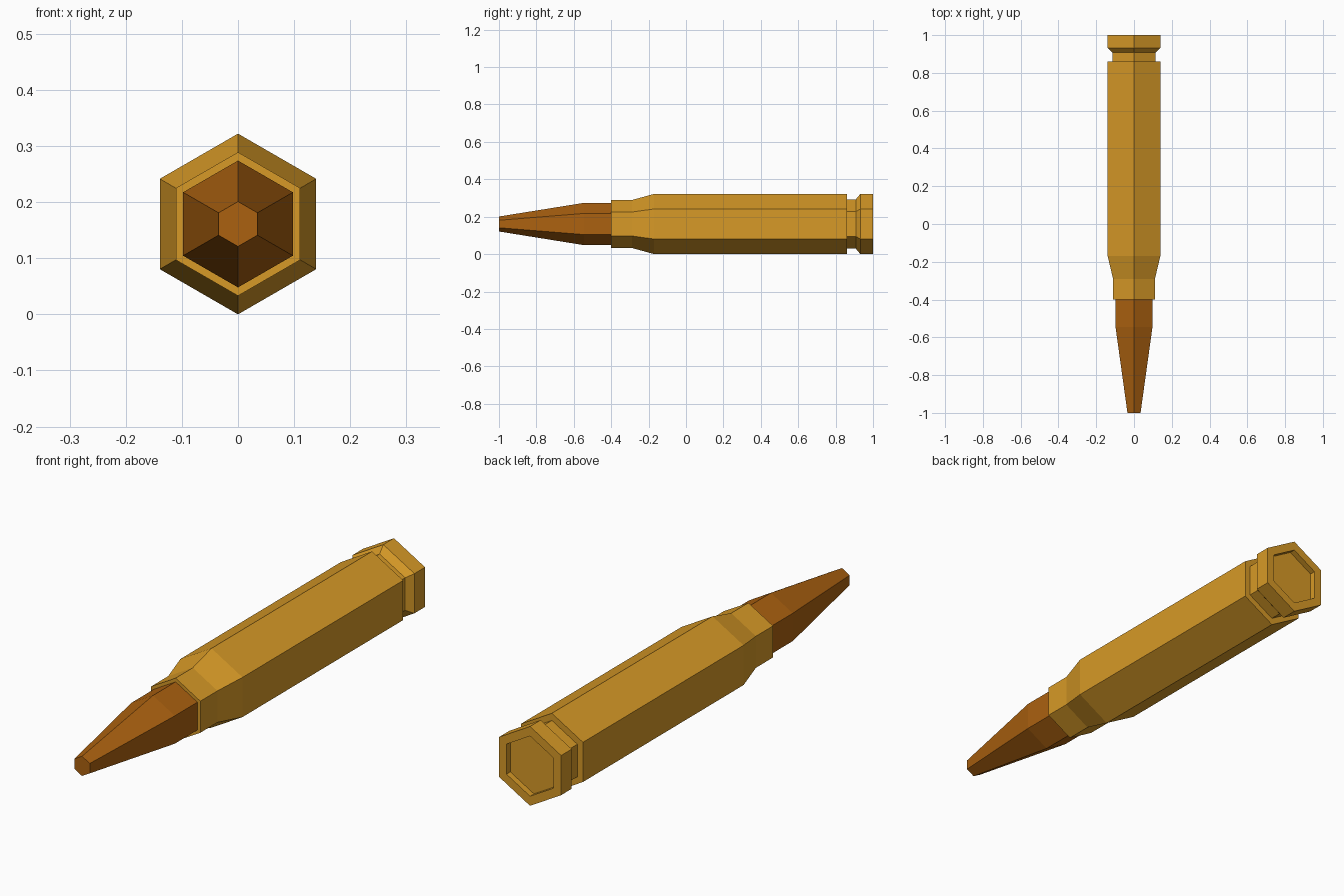
import bpy, bmesh, math

if "Cube" in bpy.data.objects:
    bpy.data.objects.remove(bpy.data.objects["Cube"])

R = 0.161   # outer hexagon radius, also the height of the axis


def material(name, colour):
    m = bpy.data.materials.new(name)
    m.diffuse_color = (*colour, 1)
    m.use_nodes = True
    m.node_tree.nodes["Principled BSDF"].inputs["Base Color"].default_value = m.diffuse_color
    return m


def hex_lathe(name, profile, mat):
    """Skin six-sided rings given as (y, radius) and cap both ends."""
    bm = bmesh.new()
    rings = []
    for y, r in profile:
        angles = [math.radians(90 + 60 * i) for i in range(6)]
        rings.append([bm.verts.new((r * math.cos(a), y, R + r * math.sin(a))) for a in angles])
    for a, b in zip(rings, rings[1:]):
        for i in range(6):
            j = (i + 1) % 6
            bm.faces.new((a[i], a[j], b[j], b[i]))
    bm.faces.new(rings[0])
    bm.faces.new(rings[-1])
    bmesh.ops.recalc_face_normals(bm, faces=bm.faces[:])
    mesh = bpy.data.meshes.new(name)
    bm.to_mesh(mesh)
    bm.free()
    mesh.materials.append(mat)
    ob = bpy.data.objects.new(name, mesh)
    bpy.context.collection.objects.link(ob)
    return ob


brass = material("brass", (0.68, 0.32, 0.02))
copper = material("copper", (0.41, 0.12, 0.005))

# Pointed tip, seated slightly inside the neck
hex_lathe("tip", [(-1, 0.04), (-0.545, 0.113), (-0.38, 0.113)], copper)

# Casing: neck, shoulder, body, groove, rim and shallow recess in the base
hex_lathe("casing", [(-0.40, 0.128), (-0.29, 0.128), (-0.17, R), (0.86, R),
                     (0.86, 0.132), (0.908, 0.132), (0.932, R), (1.0, R),
                     (1.0, 0.122), (0.975, 0.122)], brass)
